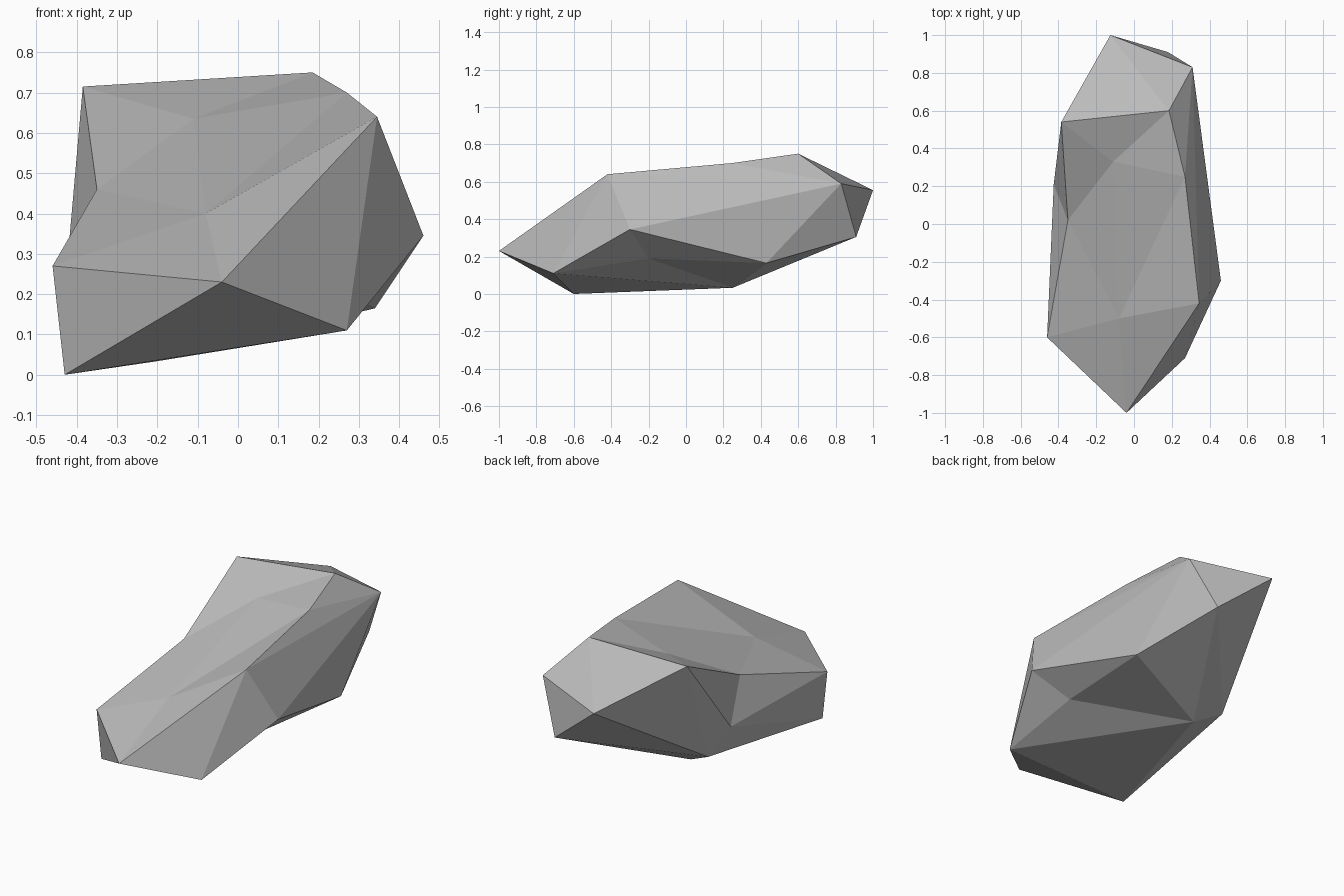
import bpy
import bmesh

default = bpy.data.objects.get("Cube")
if default:
    bpy.data.objects.remove(default, do_unlink=True)

# Corners of the boulder, named by where they sit
corners = {
    "nose": (-0.04, -1.0, 0.23),
    "front_shoulder": (-0.46, -0.6, 0.27),
    "front_foot": (-0.43, -0.6, 0),
    "front_keel": (0.27, -0.71, 0.11),
    "brow": (0.345, -0.42, 0.64),
    "flank": (0.46, -0.3, 0.345),
    "peak_west": (-0.385, 0.54, 0.715),
    "peak_east": (0.185, 0.6, 0.75),
    "ridge": (0.27, 0.25, 0.7),
    "hollow": (-0.11, 0.33, 0.635),
    "dip": (-0.08, -0.5, 0.4),
    "notch": (-0.35, 0.02, 0.46),
    "back_shoulder": (0.31, 0.83, 0.59),
    "tail": (-0.125, 1.0, 0.555),
    "back_heel": (0.18, 0.91, 0.305),
    "hip": (0.34, 0.43, 0.165),
    "undercut": (0.28, -0.2, 0.19),
    "belly": (-0.205, 0.25, 0.033),
    "west_pit": (-0.425, 0.21, 0.26),
    "west_heel": (-0.355, 0.31, 0.11),
}

# Facets radiate in fans from a hub corner along a run of neighbours
fans = [
    # top
    ("dip", "nose brow ridge hollow notch front_shoulder nose"),
    ("hollow", "ridge peak_east peak_west notch"),
    # east and back
    ("back_shoulder", "flank brow ridge peak_east tail back_heel hip flank"),
    ("tail", "peak_east peak_west west_heel back_heel"),
    # west
    ("west_pit", "peak_west notch front_shoulder front_foot west_heel peak_west"),
    # underside
    ("belly", "front_keel front_foot west_heel back_heel hip undercut front_keel"),
    ("undercut", "flank hip"),
    # front
    ("front_keel", "front_foot nose brow flank undercut"),
    ("front_foot", "nose front_shoulder"),
]

bm = bmesh.new()
points = {name: bm.verts.new(co) for name, co in corners.items()}
for hub, run in fans:
    names = run.split()
    for first, second in zip(names, names[1:]):
        bm.faces.new((points[hub], points[first], points[second]))
bmesh.ops.recalc_face_normals(bm, faces=bm.faces[:])

mesh = bpy.data.meshes.new("boulder")
bm.to_mesh(mesh)
bm.free()

# Stone colour
stone = bpy.data.materials.new("grey_stone")
stone.use_nodes = True
grey = (0.5, 0.5, 0.5, 1)
stone.diffuse_color = grey
shader = stone.node_tree.nodes["Principled BSDF"]
shader.inputs["Base Color"].default_value = grey
shader.inputs["Roughness"].default_value = 0.9
mesh.materials.append(stone)

boulder = bpy.data.objects.new("boulder", mesh)
bpy.context.scene.collection.objects.link(boulder)
